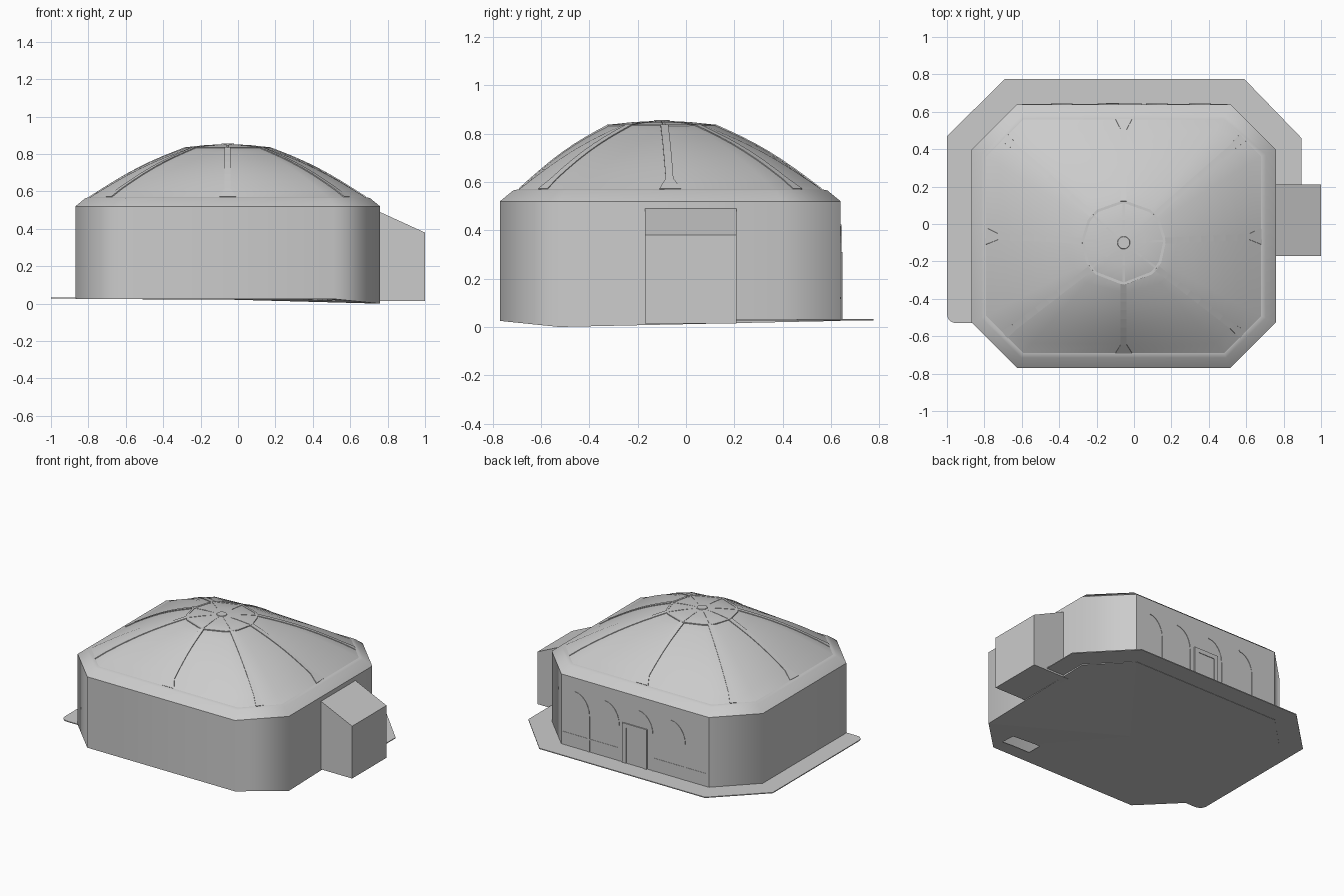
import bpy, bmesh, math
from mathutils import Vector

cube = bpy.data.objects.get("Cube")
if cube:
    bpy.data.objects.remove(cube)

grey = bpy.data.materials.new("canvas_grey")
grey.use_nodes = True
grey.diffuse_color = (0.6, 0.6, 0.6, 1)
grey.node_tree.nodes["Principled BSDF"].inputs["Base Color"].default_value = (0.6, 0.6, 0.6, 1)

CENTRE = Vector((-0.055, -0.10, 0))
X0, X1, Y0, Y1 = -0.87, 0.76, -0.77, 0.64
RING, RING_Z, TOP_Z, EAVE_Z = 0.22, 0.835, 0.853, 0.57


def finish(name, bm, smooth=None):
    bmesh.ops.recalc_face_normals(bm, faces=bm.faces)
    mesh = bpy.data.meshes.new(name)
    bm.to_mesh(mesh)
    bm.free()
    mesh.materials.append(grey)
    ob = bpy.data.objects.new(name, mesh)
    bpy.context.collection.objects.link(ob)
    if smooth:
        bpy.ops.object.select_all(action='DESELECT')
        bpy.context.view_layer.objects.active = ob
        ob.select_set(True)
        bpy.ops.object.shade_smooth_by_angle(angle=math.radians(smooth))
    return ob


def octagon(inset, z):
    """Chamfered rectangle, counter-clockwise from the front edge."""
    c = 0.245 - 0.586 * inset
    a, b, d, e = X0 + inset, X1 - inset, Y0 + inset, Y1 - inset
    pts = [(a + c, d), (b - c, d), (b, d + c), (b, e - c),
           (b - c, e), (a + c, e), (a, e - c), (a, d + c)]
    return [Vector((x, y, z)) for x, y in pts]


def with_midpoints(loop):
    out = []
    for p, q in zip(loop, loop[1:] + loop[:1]):
        out += [p, (p + q) / 2]
    return out


def loft(bm, loops):
    rows = [[bm.verts.new(p) for p in lp] for lp in loops]
    for lo, hi in zip(rows, rows[1:]):
        n = len(lo)
        for i in range(n):
            bm.faces.new((lo[i], lo[(i + 1) % n], hi[(i + 1) % n], hi[i]))
    return rows


def prism(name, pts, offset, smooth=None):
    """Solid made by pushing a flat outline along an offset."""
    bm = bmesh.new()
    face = bm.faces.new([bm.verts.new(p) for p in pts])
    new = bmesh.ops.extrude_face_region(bm, geom=[face])["geom"]
    bmesh.ops.translate(bm, vec=offset, verts=[v for v in new if isinstance(v, bmesh.types.BMVert)])
    return finish(name, bm, smooth)


def strip(name, points, widths, thick, normal=None):
    """Thin raised band following a path."""
    bm = bmesh.new()
    pairs = []
    for i, p in enumerate(points):
        along = points[min(i + 1, len(points) - 1)] - points[max(i - 1, 0)]
        side = along.cross(normal or Vector((0, 0, 1))).normalized()
        up = side.cross(along).normalized() * thick
        s = side * widths[i] / 2
        pairs.append([bm.verts.new(q) for q in (p - s - up, p + s - up, p + s + up, p - s + up)])
    for a, b in zip(pairs, pairs[1:]):
        for k in range(4):
            bm.faces.new((a[k], a[(k + 1) % 4], b[(k + 1) % 4], b[k]))
    bm.faces.new(pairs[0])
    bm.faces.new(pairs[-1])
    return finish(name, bm)


# Walls, with one sunken front corner and a rounded eave
base = octagon(0, 0.025)
base[2].z = 0.0
base[3].z = 0.02
bm = bmesh.new()
loft(bm, [base, octagon(0, 0.52), octagon(0.055, 0.565), octagon(0.08, EAVE_Z)])
walls = finish("walls", bm, 50)
for edge in walls.data.edges:
    a, b = [walls.data.vertices[i].co for i in edge.vertices]
    upright = abs(a.x - b.x) < 0.01 and abs(a.y - b.y) < 0.01
    if upright and a.y > Y1 - 0.01:
        edge.use_edge_sharp = True
mod = walls.modifiers.new("even_normals", 'WEIGHTED_NORMAL')
mod.keep_sharp = True

# Floor with a small open hatch
bm = bmesh.new()
hub = Vector((CENTRE.x, CENTRE.y, 0.022))
lower = [bm.verts.new(p) for p in base]
upper = [bm.verts.new(p + Vector((0, 0, 0.004))) for p in base]
mids = [bm.verts.new(hub), bm.verts.new(hub + Vector((0, 0, 0.004)))]
for i in range(8):
    j = (i + 1) % 8
    bm.faces.new((lower[i], lower[j], mids[0]))
    bm.faces.new((upper[i], upper[j], mids[1]))
    bm.faces.new((lower[i], lower[j], upper[j], upper[i]))
floor = finish("floor", bm)
cutter = prism("hatch_cutter", [(0.3, -0.675, -0.1), (0.52, -0.675, -0.1),
                                (0.52, -0.57, -0.1), (0.3, -0.57, -0.1)], (0, 0, 0.3))
cutter.hide_render = True
cutter.hide_set(True)
cut = floor.modifiers.new("hatch", 'BOOLEAN')
cut.object = cutter
cut.solver = 'EXACT'

# Tented roof rising from the eave to a round crown
eave = with_midpoints(octagon(0.08, EAVE_Z))


def roof_point(i, t):
    outer = eave[i]
    d = (outer - CENTRE).xy.normalized() * RING
    inner = Vector((CENTRE.x + d.x, CENTRE.y + d.y, RING_Z))
    p = outer.lerp(inner, t)
    p.z += 0.022 * math.sin(math.pi * t)
    return p


STEPS = [k / 8 for k in range(9)]
bm = bmesh.new()
loops = [[roof_point(i, t) for i in range(16)] for t in STEPS]
for f in (0.55, 0.16):
    loops.append([Vector((*CENTRE.xy.lerp(p.xy, f), TOP_Z - (TOP_Z - RING_Z) * f ** 1.5))
                  for p in loops[8]])
rows = loft(bm, loops)
bm.faces.new(rows[-1])
finish("roof", bm, 40)

# Roof ribs on the middle of each side and of each corner
for n in range(8):
    i = 2 * n + 1
    path = [roof_point(i, t) for t in STEPS]
    flare = 0.09 if n % 2 == 0 else 0.05
    strip(f"roof_rib_{n + 1}", path, [flare if t == 0 else 0.032 for t in STEPS], 0.004)

# Crown: ring band, spokes and centre cap
for n in range(8):
    i, j = 2 * n + 1, (2 * n + 3) % 16
    strip(f"crown_ring_{n + 1}", [roof_point(k % 16, 1) for k in (i, i + 1, j)], [0.014] * 3, 0.003)
    a = roof_point(i, 1)
    b = Vector((CENTRE.x, CENTRE.y, TOP_Z - 0.001))
    strip(f"crown_spoke_{n + 1}", [a, a.lerp(b, 0.45) + Vector((0, 0, 0.003)), b], [0.012] * 3, 0.002)
bm = bmesh.new()
bmesh.ops.create_cone(bm, cap_ends=True, segments=20, radius1=0.035, radius2=0.032, depth=0.006)
cap = finish("crown_cap", bm, 30)
cap.location = (CENTRE.x, CENTRE.y, TOP_Z)

# Ground apron round the back and left side
rounded = [(-0.95 - 0.05 * math.sin(a), -0.48 - 0.05 * math.cos(a), 0.027)
           for a in [k * math.pi / 10 for k in range(6)]]
prism("ground_apron", [(0.7, 0.2, 0.027), (0.895, 0.2, 0.027), (0.895, 0.46, 0.027),
                       (0.59, 0.775, 0.027), (-0.69, 0.775, 0.027), (-1, 0.47, 0.027)]
      + rounded[::-1] + [(-0.82, -0.53, 0.027), (-0.82, 0.4, 0.027),
                         (-0.6, 0.6, 0.027), (0.5, 0.6, 0.027)], (0, 0, 0.006))

# Entrance porch with a sloping top
prism("porch", [(0.72, -0.17, 0.015), (1, -0.17, 0.015), (1, -0.17, 0.38), (0.72, -0.17, 0.508)],
      (0, 0.38, 0))

# Back door with frame
BACK = Vector((0, 1, 0))
prism("back_door", [(-0.12, Y1, 0.03), (0.01, Y1, 0.03), (0.01, Y1, 0.28), (-0.12, Y1, 0.28)],
      (0, 0.004, 0))
for name, x in (("left", 0.025), ("right", -0.135)):
    strip(f"door_post_{name}", [Vector((x, Y1, 0.03)), Vector((x, Y1, 0.3))], [0.03] * 2, 0.008, BACK)
strip("door_lintel", [Vector((-0.15, Y1, 0.295)), Vector((0.04, Y1, 0.295))], [0.03] * 2, 0.008, BACK)

# Curved seams and low rail on the back wall
for n, x in enumerate((0.3, 0.07, -0.19, -0.44)):
    path = [Vector((x, Y1, 0.03))]
    for k in range(7):
        a = k * math.pi / 12
        path.append(Vector((x + 0.11 * (1 - math.cos(a)), Y1, 0.28 + 0.14 * math.sin(a))))
    strip(f"wall_seam_{n + 1}", path, [0.01] * len(path), 0.003, BACK)
for name, a, b in (("left", 0.07, 0.5), ("right", -0.6, -0.19)):
    strip(f"wall_rail_{name}", [Vector((a, Y1, 0.12)), Vector((b, Y1, 0.12))], [0.008] * 2, 0.002, BACK)
